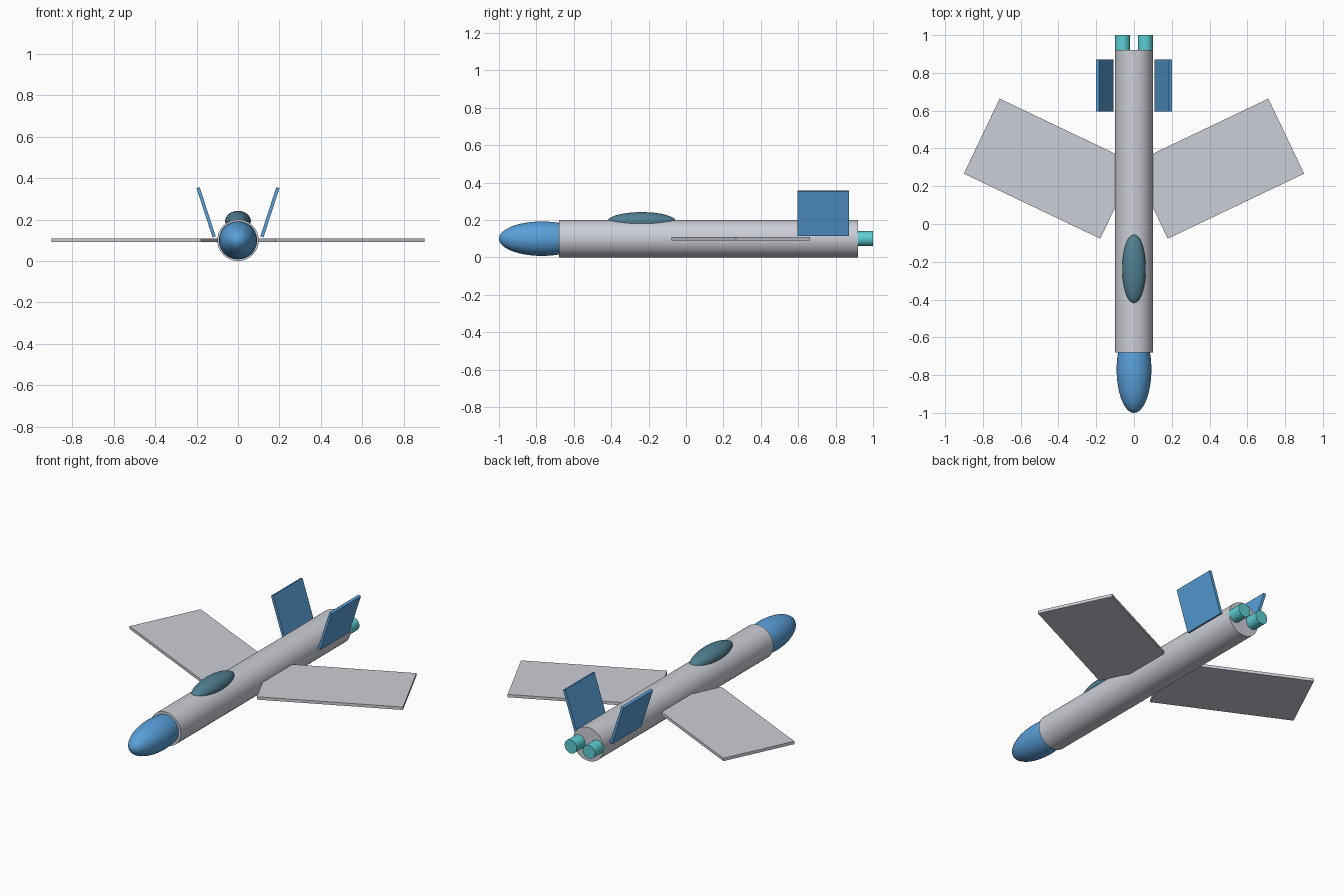
import bpy
from math import radians

cube = bpy.data.objects.get("Cube")
if cube:
    bpy.data.objects.remove(cube, do_unlink=True)


def material(name, rgb):
    mat = bpy.data.materials.new(name)
    mat.use_nodes = True
    mat.diffuse_color = (*rgb, 1)
    bsdf = next(n for n in mat.node_tree.nodes if n.type == "BSDF_PRINCIPLED")
    bsdf.inputs["Base Color"].default_value = (*rgb, 1)
    return mat


grey = material("light_grey", (0.60, 0.62, 0.67))
blue = material("blue", (0.10, 0.35, 0.70))
cyan = material("cyan", (0.11, 0.62, 0.66))
glass = material("dark_teal_glass", (0.08, 0.21, 0.28))


def finish(name, mat, smooth=True):
    obj = bpy.context.object
    obj.name = obj.data.name = name
    obj.data.materials.append(mat)
    bpy.ops.object.transform_apply(location=False, rotation=True, scale=True)
    if smooth:
        bpy.ops.object.shade_smooth_by_angle(angle=radians(40))
    return obj


def tube(name, mat, x, z, radius, start, end):
    """Cylinder running along y."""
    bpy.ops.mesh.primitive_cylinder_add(
        vertices=48, radius=radius, depth=end - start,
        location=(x, (start + end) / 2, z), rotation=(radians(90), 0, 0))
    return finish(name, mat)


def ellipsoid(name, mat, centre, radii):
    bpy.ops.mesh.primitive_uv_sphere_add(
        segments=48, ring_count=24, radius=1, location=centre, rotation=(radians(90), 0, 0))
    # Local z lies along y, so the poles point fore and aft
    bpy.context.object.scale = (radii[0], radii[2], radii[1])
    return finish(name, mat)


def plate(name, mat, centre, size, rotation):
    bpy.ops.mesh.primitive_cube_add(size=1, location=centre, rotation=rotation)
    bpy.context.object.scale = size
    return finish(name, mat, smooth=False)


# Body
tube("fuselage", grey, 0, 0.1, 0.1, -0.68, 0.92)
ellipsoid("nose_cone", blue, (0, -0.77, 0.1), (0.092, 0.23, 0.092))
ellipsoid("canopy", glass, (0, -0.237, 0.192), (0.062, 0.183, 0.05))

# Mirrored parts
for side, s in (("left", 1), ("right", -1)):
    # Swept wing
    plate(side + "_wing", grey, (s * 0.445, 0.293, 0.1),
          (0.8, 0.44, 0.017), (0, 0, s * radians(25.5)))
    # Canted tail fin
    plate(side + "_tail_fin", blue, (s * 0.154, 0.734, 0.235),
          (0.016, 0.275, 0.25), (0, s * radians(18), 0))
    # Engine nozzle
    tube(side + "_engine", cyan, s * 0.06, 0.1, 0.04, 0.89, 1.0)
